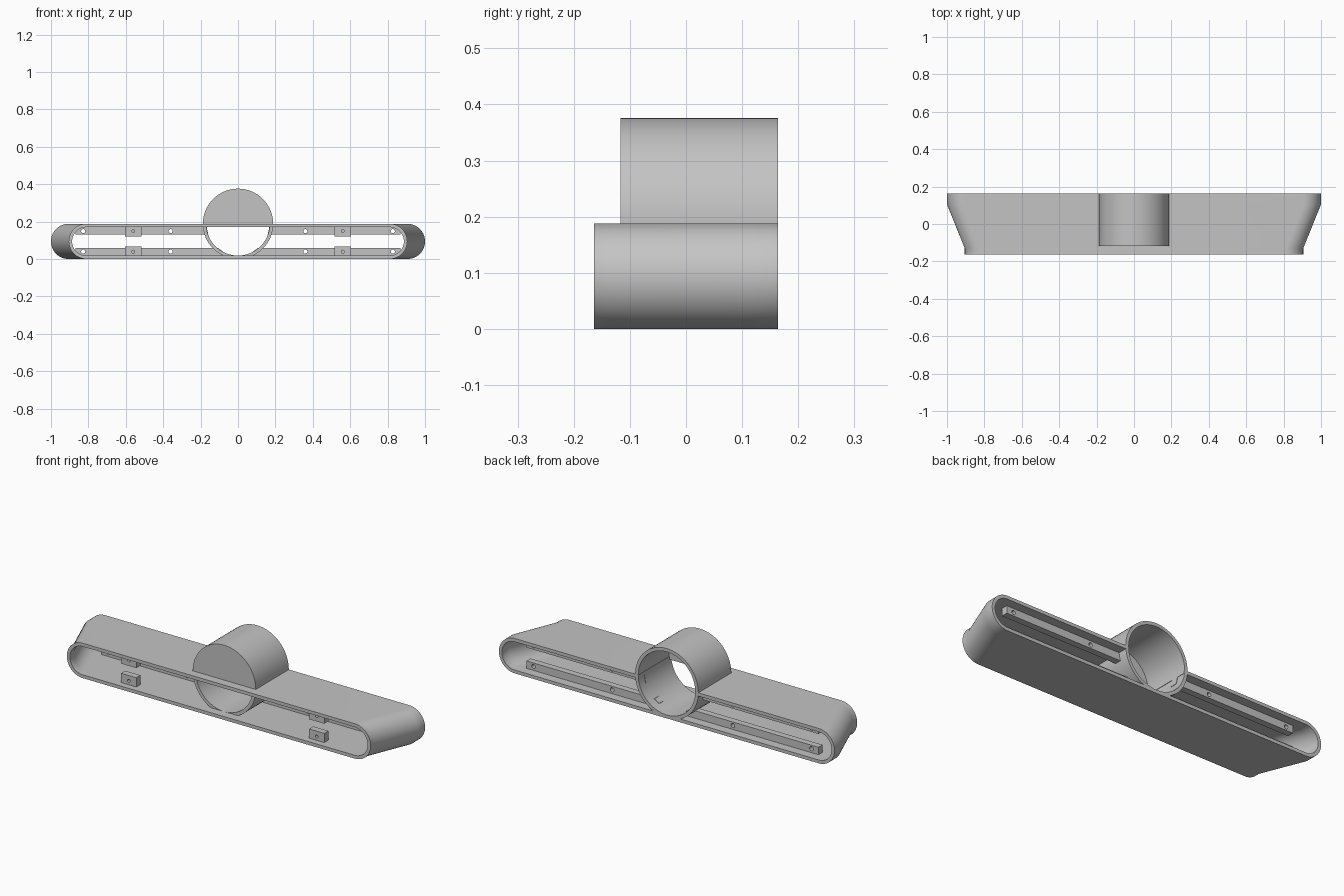
import bpy
import bmesh
import math
from mathutils import Matrix

cube = bpy.data.objects.get("Cube")
if cube:
    bpy.data.objects.remove(cube, do_unlink=True)

grey = bpy.data.materials.new("mid_grey")
grey.use_nodes = True
COLOR = (0.55, 0.55, 0.55, 1)
grey.diffuse_color = COLOR
grey.node_tree.nodes["Principled BSDF"].inputs["Base Color"].default_value = COLOR

RADIUS = 0.188          # tube radius, also its centre height
WALL = 0.018
BACK, FRONT, TUBE_FRONT = 0.164, -0.164, -0.117


def finish(name, bm):
    bmesh.ops.recalc_face_normals(bm, faces=bm.faces)
    mesh = bpy.data.meshes.new(name)
    bm.to_mesh(mesh)
    bm.free()
    mesh.materials.append(grey)
    obj = bpy.data.objects.new(name, mesh)
    bpy.context.collection.objects.link(obj)
    return obj


def activate(obj):
    bpy.ops.object.select_all(action='DESELECT')
    obj.select_set(True)
    bpy.context.view_layer.objects.active = obj


def smooth(obj):
    activate(obj)
    bpy.ops.object.shade_smooth_by_angle(angle=math.radians(35))


def cut(obj, cutter):
    cutter.hide_render = True
    mod = obj.modifiers.new("cut", 'BOOLEAN')
    mod.operation = 'DIFFERENCE'
    mod.solver = 'EXACT'
    mod.object = cutter
    activate(obj)
    bpy.ops.object.modifier_apply(modifier=mod.name)


def stadium(half, r, y, zc, steps=32):
    """Rounded slot outline in the xz plane; a circle when half equals r."""
    pts = []
    for side in (1, -1):
        for i in range(steps + 1):
            a = -math.pi / 2 + math.pi * i / steps
            pts.append((side * (half - r + r * math.cos(a)), y, zc + side * r * math.sin(a)))
    return pts


def shell(name, stations, r, zc):
    """Open-ended walled sleeve along y from (y, half width) stations."""
    loops = [stadium(h, r, y, zc) for y, h in stations]
    loops += [stadium(h - WALL, r - WALL, y, zc) for y, h in reversed(stations)]
    bm = bmesh.new()
    rings = [[bm.verts.new(p) for p in loop] for loop in loops]
    for k, ring in enumerate(rings):
        following = rings[(k + 1) % len(rings)]
        for i in range(len(ring)):
            j = (i + 1) % len(ring)
            bm.faces.new((ring[i], ring[j], following[j], following[i]))
    bmesh.ops.remove_doubles(bm, verts=bm.verts, dist=1e-5)
    return finish(name, bm)


def cylinder(name, x, z, r, y0, y1, segments=64):
    bm = bmesh.new()
    place = Matrix.Translation((x, (y0 + y1) / 2, z)) @ Matrix.Rotation(math.pi / 2, 4, 'X')
    bmesh.ops.create_cone(bm, cap_ends=True, segments=segments, radius1=r, radius2=r,
                          depth=y1 - y0, matrix=place)
    return finish(name, bm)


def box(name, x, y, z):
    bm = bmesh.new()
    size = [b - a for a, b in (x, y, z)]
    mid = [(a + b) / 2 for a, b in (x, y, z)]
    bmesh.ops.create_cube(bm, size=1, matrix=Matrix.Translation(mid) @ Matrix.Diagonal((*size, 1)))
    return finish(name, bm)


bore = cylinder("bore_cutter", 0, RADIUS, RADIUS - WALL - 0.002, TUBE_FRONT, 0.3)

# Long flattened sleeve, narrower at the front
body = shell("body_sleeve", [(FRONT, 0.905), (-0.13, 0.905), (0.105, 1.0), (BACK, 1.0)],
             RADIUS / 2, RADIUS / 2)
cut(body, bore)
smooth(body)

# Round tube through the middle, upper half closed at the front
tube = shell("centre_tube", [(TUBE_FRONT, RADIUS), (BACK, RADIUS)], RADIUS, RADIUS)
smooth(tube)
cap = cylinder("tube_front_cap", 0, RADIUS, RADIUS - 0.001, TUBE_FRONT, TUBE_FRONT + WALL)
below = box("cap_cutter", (-1, 1), (-1, 1), (-1, RADIUS - WALL + 0.002))
cut(cap, below)
smooth(cap)

# Mounting rails and front blocks on the floor and ceiling, both sides
for side, side_name in ((1, "left"), (-1, "right")):
    for level, flip in (("lower", False), ("upper", True)):
        def heights(a, b):
            return (RADIUS - b, RADIUS - a) if flip else (a, b)

        def span(a, b):
            return tuple(sorted((side * a, side * b)))

        hole_z = RADIUS - 0.039 if flip else 0.039
        rail = box(f"{side_name}_{level}_rail", span(0.08, 0.87), (0.08, 0.115), heights(0.015, 0.058))
        block = box(f"{side_name}_{level}_block", span(0.515, 0.605), (-0.13, -0.095), heights(0.013, 0.068))
        cut(rail, bore)
        for part, x, r in ((rail, 0.36, 0.011), (rail, 0.828, 0.011), (block, 0.56, 0.008)):
            drill = cylinder("drill", side * x, hole_z, r, -0.2, 0.2, 20)
            cut(part, drill)
            bpy.data.objects.remove(drill, do_unlink=True)
        smooth(rail)
        smooth(block)

for helper in (bore, below):
    bpy.data.objects.remove(helper, do_unlink=True)
